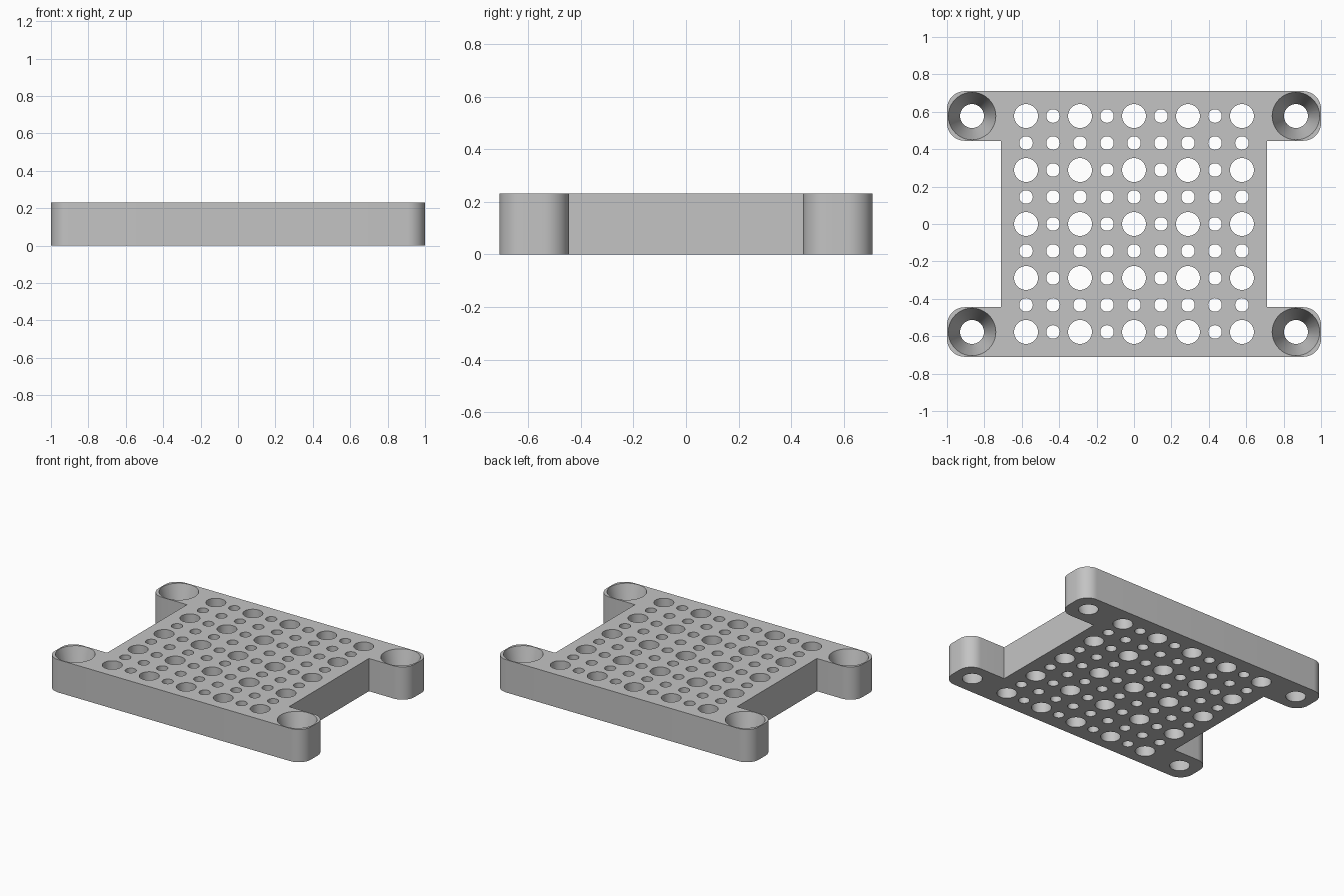
import bpy
import bmesh
from math import cos, sin, pi, radians
from mathutils import Matrix

if "Cube" in bpy.data.objects:
    bpy.data.objects.remove(bpy.data.objects["Cube"], do_unlink=True)

HEIGHT = 0.231
PITCH = 1 / 6.93       # spacing of the perforation grid
BODY = 0.71            # half width of the square plate
EAR_INNER = 0.445      # inner edge of the mounting ears
ROUND = 0.095          # ear corner radius
BIG, SMALL, SINK = 0.064, 0.036, 0.127

grey = bpy.data.materials.new("light grey")
grey.use_nodes = True
grey.diffuse_color = (0.55, 0.55, 0.55, 1)
grey.node_tree.nodes["Principled BSDF"].inputs["Base Color"].default_value = grey.diffuse_color


def make_object(name, bm):
    mesh = bpy.data.meshes.new(name)
    bmesh.ops.recalc_face_normals(bm, faces=bm.faces[:])
    bm.to_mesh(mesh)
    bm.free()
    mesh.materials.append(grey)
    obj = bpy.data.objects.new(name, mesh)
    bpy.context.collection.objects.link(obj)
    return obj


def arc(cx, cy, start, steps=12):
    """Quarter turn of an ear corner, counter-clockwise."""
    angles = [start + pi / 2 * i / steps for i in range(steps + 1)]
    return [(cx + ROUND * cos(a), cy + ROUND * sin(a)) for a in angles]


# Plate outline: one quarter, mirrored around the centre
quarter = [(BODY, EAR_INNER)]
quarter += arc(1 - ROUND, EAR_INNER + ROUND, -pi / 2)
quarter += arc(1 - ROUND, BODY - ROUND, 0)
half = quarter + [(-x, y) for x, y in reversed(quarter)]
outline = half + [(x, -y) for x, y in reversed(half)]

bm = bmesh.new()
base = bm.faces.new([bm.verts.new((x, y, 0)) for x, y in outline])
top = bmesh.ops.extrude_face_region(bm, geom=[base])["geom"]
bmesh.ops.translate(bm, vec=(0, 0, HEIGHT),
                    verts=[v for v in top if isinstance(v, bmesh.types.BMVert)])
plate = make_object("mounting_plate", bm)

# Cutter: perforations and tapered screw holes
bm = bmesh.new()


def drill(x, y, r_bottom, r_top):
    """Hole with the given radii at the faces, continued past both of them."""
    extra = (r_top - r_bottom) / 2
    bmesh.ops.create_cone(bm, cap_ends=True, segments=48,
                          radius1=r_bottom - extra, radius2=r_top + extra,
                          depth=HEIGHT * 2,
                          matrix=Matrix.Translation((x, y, HEIGHT / 2)))


for i in range(-4, 5):
    for j in range(-4, 5):
        r = BIG if i % 2 == 0 and j % 2 == 0 else SMALL
        drill(i * PITCH, j * PITCH, r, r)
for sx in (-1, 1):
    for sy in (-1, 1):
        drill(sx * 6 * PITCH, sy * 4 * PITCH, BIG, SINK)
cutter = make_object("hole_cutter", bm)
cutter.hide_render = True

# Cut the holes and keep the edges crisp
bpy.ops.object.select_all(action='DESELECT')
plate.select_set(True)
bpy.context.view_layer.objects.active = plate
cut = plate.modifiers.new("holes", 'BOOLEAN')
cut.operation = 'DIFFERENCE'
cut.solver = 'EXACT'
cut.object = cutter
bpy.ops.object.modifier_apply(modifier=cut.name)
bpy.data.objects.remove(cutter, do_unlink=True)
bpy.ops.object.shade_smooth_by_angle(angle=radians(30))
